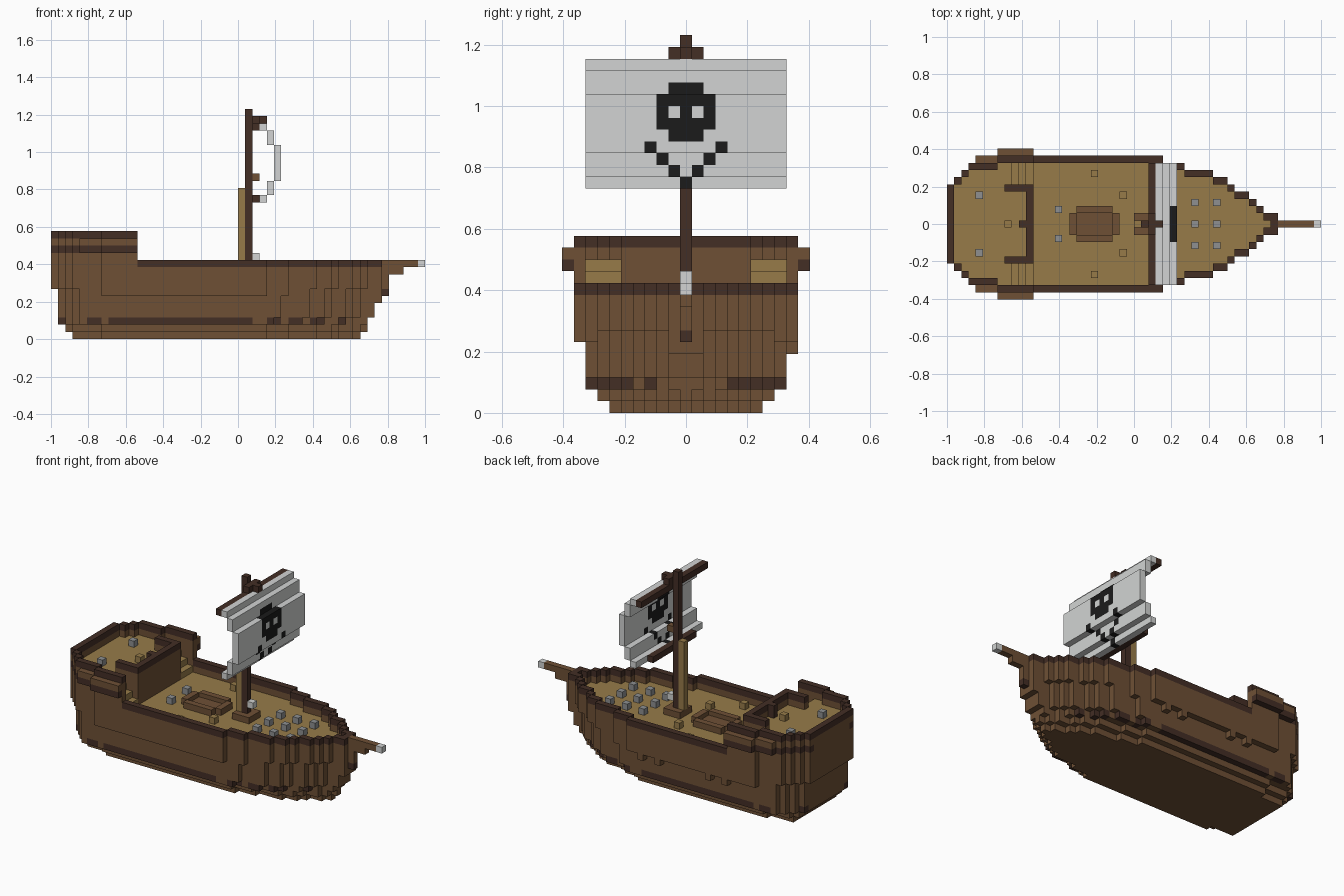
import bpy, bmesh

UNIT = 1 / 26  # edge length of one block

old = bpy.data.objects.get("Cube")
if old:
    bpy.data.objects.remove(old, do_unlink=True)


def linear(value):
    value /= 255
    return value / 12.92 if value <= 0.04045 else ((value + 0.055) / 1.055) ** 2.4


def make_material(name, red, green, blue):
    mat = bpy.data.materials.new(name)
    mat.use_nodes = True
    color = (linear(red), linear(green), linear(blue), 1)
    mat.diffuse_color = color
    bsdf = next(n for n in mat.node_tree.nodes if n.type == 'BSDF_PRINCIPLED')
    bsdf.inputs["Base Color"].default_value = color
    bsdf.inputs["Roughness"].default_value = 0.9
    return mat


BROWN = make_material("hull brown", 110, 80, 53)
DARK = make_material("dark wood", 67, 46, 37)
TAN = make_material("deck tan", 151, 123, 73)
LIGHT = make_material("sail grey", 210, 212, 211)
STONE = make_material("stone grey", 142, 144, 145)
BLACK = make_material("emblem black", 27, 27, 27)


def box(i, j, k, mat):
    """Blocks in inclusive index ranges; a plain number means one block."""
    def span(r):
        return range(r[0], r[1] + 1) if isinstance(r, tuple) else (r,)
    return {(a, b, c): mat for a in span(i) for b in span(j) for c in span(k)}


def corner_position(x, y, z):
    return (x * UNIT, (y - 0.5) * UNIT, z * UNIT)


def build(name, cells):
    """Turn a set of coloured blocks into one mesh of its outer faces."""
    bm = bmesh.new()
    mats, verts = [], {}
    for cell, mat in cells.items():
        if mat not in mats:
            mats.append(mat)
        for axis in range(3):
            for side in (0, 1):
                near = list(cell)
                near[axis] += 2 * side - 1
                if tuple(near) in cells:
                    continue
                loop = []
                for u, v in ((0, 0), (1, 0), (1, 1), (0, 1)):
                    p = list(cell)
                    p[axis] += side
                    p[(axis + 1) % 3] += u
                    p[(axis + 2) % 3] += v
                    key = tuple(p)
                    if key not in verts:
                        verts[key] = bm.verts.new(corner_position(*key))
                    loop.append(verts[key])
                face = bm.faces.new(loop if side else loop[::-1])
                face.material_index = mats.index(mat)
    mesh = bpy.data.meshes.new(name)
    bm.to_mesh(mesh)
    bm.free()
    for mat in mats:
        mesh.materials.append(mat)
    obj = bpy.data.objects.new(name, mesh)
    bpy.context.collection.objects.link(obj)
    return obj


# Hull plan: half width at each station, from stern to bow
STERN, BOW, CASTLE = -26, 19, -15
half = {i: 9 for i in range(STERN, BOW + 1)}
half.update(zip(range(STERN, -19), (5, 6, 7, 8, 8, 8, 8)))
half.update(zip(range(4, BOW + 1), (8, 8, 8, 7, 7, 7, 7, 6, 6, 5, 4, 4, 3, 2, 1, 1)))


def layer_width(i, k):
    """Half width of a hull layer, drawn in towards the keel."""
    if k > 6 or (k == 6 and -22 <= i <= 9):
        return half[i]
    stern, bow, side, cut = {0: (3, 3, 3, 3), 1: (2, 2, 2, 2),
                             2: (1, 2, 1, 0)}.get(k, (1, 1, 1, 0))
    return min(9 - side, half[i] - cut, half.get(i - stern, -1), half.get(i + bow, -1))


def on_edge(i, j):
    return abs(j) == half[i] or any(abs(j) > half.get(i + d, -1) for d in (-1, 1))


# Hull: stacked layers, with a sunken main deck
hull = {}
for i in half:
    for k in range(10):
        w = layer_width(i, k)
        for j in range(-w, w + 1):
            if k < 8 or on_edge(i, j):
                hull[i, j, k] = BROWN
            elif k == 8:
                hull[i, j, k] = TAN

# Dark broken band low on the hull
for first, last in ((-25, -25), (-21, -20), (-18, 1), (4, 5), (7, 8), (10, 11)):
    for i in range(first, last + 1):
        w = layer_width(i, 2)
        hull[i, w, 2] = hull[i, -w, 2] = DARK
hull[14, -layer_width(14, 2), 2] = DARK
hull[13, layer_width(13, 2), 2] = DARK

# Port blocks under the side wall
for i in (1, -2, -11, -14):
    hull[i, 9, 5] = BROWN

# Stem joined to the hull front
hull.update(box(BOW, (-1, 1), (5, 6), BROWN))
hull.update(box(20, 0, (7, 8), BROWN))
hull.update(box((20, 22), 0, 9, BROWN))
hull.update(box(20, 0, 6, DARK))
build("hull", hull)
build("bowsprit", {**box((20, 24), 0, 10, BROWN), **box(25, 0, 10, LIGHT)})

# Rim round the main deck
build("deck_rim", {(i, j, 10): DARK for i in half if i > CASTLE
                   for j in range(-half[i], half[i] + 1) if on_edge(i, j)})

# Stern castle with raised deck, stairs, outer wall and rim
castle = {}
for i in range(STERN, CASTLE + 1):
    for j in range(-half[i], half[i] + 1):
        edge = on_edge(i, j) and not (i == -19 and abs(j) < 9)
        front = abs(j) <= 5 and (i == CASTLE or (i > -19 and abs(j) == 5))
        top = 13
        if i > -18 and abs(j) > 5:
            top = 10 + CASTLE - i
        for k in range(10 if edge else 9, 15):
            if edge:
                band = k == 14 or (k == 12 and i < -22 and (i > STERN or abs(j) == 5))
                castle[i, j, k] = DARK if band else BROWN
            elif front:
                castle[i, j, k] = DARK if k == 14 else BROWN
            elif k < top:
                castle[i, j, k] = TAN
build("stern_castle", castle)

# Ledges on both sides of the castle
ledge = {}
for side in (-1, 1):
    for first, last, j in ((-22, -20, 9), (-19, CASTLE, 10)):
        ledge.update(box((first, last), side * j, 13, BROWN))
        ledge.update(box((first, last), side * j, 12, DARK))
build("castle_ledges", ledge)
build("helm", {**box(-16, 0, (13, 14), DARK), **box(-18, 0, 13, TAN)})

# Cargo hatch: raised frame round a sunken cover
frame = box((-9, -3), (-2, 2), 9, BROWN)
corners = [(i, j, 9) for i in (-9, -3) for j in (-2, 2)]
for cell in [*box((-8, -4), (-1, 1), 9, BROWN), *corners]:
    del frame[cell]
build("hatch_frame", frame)
cover = build("hatch_cover", box((-8, -4), (-1, 1), 9, BROWN))
cover.scale.z = 0.3
cover.location.z = 9 * UNIT * 0.7

# Mast, its foot and the spars
build("mast_foot", {c: BROWN for c in box((0, 2), (-1, 1), 9, BROWN) if c[:2] != (1, 0)})
build("mast", box(1, 0, (9, 31), DARK))
build("mast_brace", box(0, 0, (10, 20), TAN))
build("mast_lamp", box(2, 0, 11, LIGHT))
build("upper_yard", box(2, (-8, 8), 29, DARK))
build("lower_yard", box(2, (-5, 5), 19, DARK))
build("mast_peg", box(2, 0, 22, BROWN))
build("mast_cap", {**box(2, (-1, 1), 30, DARK), **box(3, 0, 30, DARK)})

# Billowing sail with a skull and crossed bones set into it
sail = {}
for i, low, high in ((3, 19, 19), (4, 20, 21), (5, 22, 26), (4, 27, 28), (3, 29, 29)):
    sail.update(box(i, (-8, 8), (low, high), LIGHT))


def in_emblem(j, k):
    j = abs(j)
    skull = (24 <= k <= 26 and j <= 2) or (k in (23, 27) and j <= 1)
    eye = k == 25 and j == 1
    bone = k - 19 == j and j <= 3
    return (skull and not eye) or bone


for cell in sail:
    if in_emblem(*cell[1:]):
        sail[cell] = BLACK
build("sail", sail)

# Loose blocks on the decks
stones = [(i, j, 9) for i in (5, 8, 11) for j in (-3, 0, 3)]
stones += [(i, s * j, k) for s in (-1, 1) for i, j, k in ((-11, 2, 9), (-22, 4, 13))]
for n, cell in enumerate(stones):
    build(f"deck_stone_{n + 1}", {cell: STONE})
for n, (i, j) in enumerate(((-6, 7), (-6, -7), (-2, 4), (-2, -4))):
    build(f"deck_crate_{n + 1}", {(i, j, 9): TAN})
